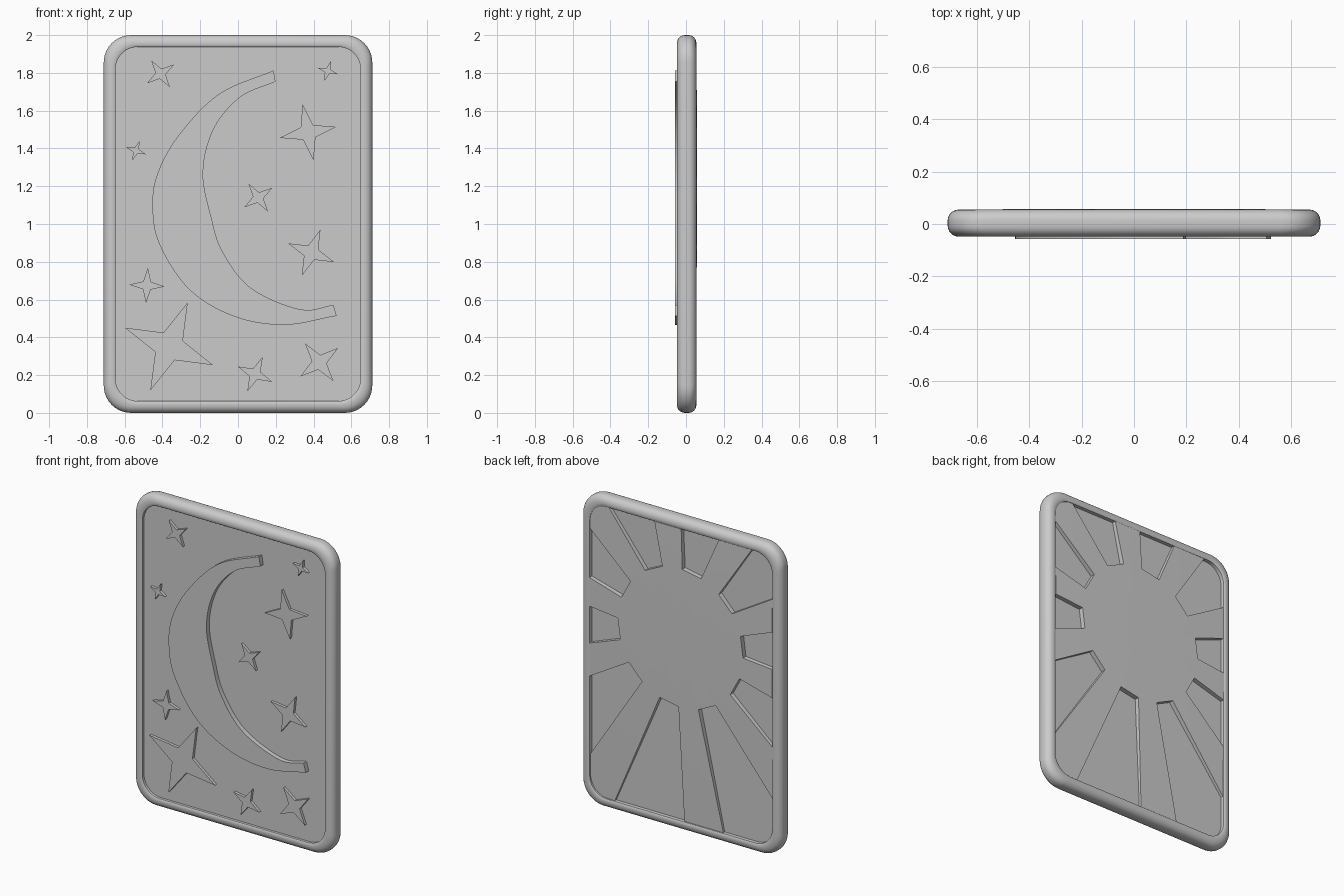
import bpy, bmesh, math
from mathutils import Vector, Matrix

if "Cube" in bpy.data.objects:
    bpy.data.objects.remove(bpy.data.objects["Cube"])

HX, HZ, CZ = 0.711, 1.0, 1.0      # half width, half height, centre height
INSET, R_IN = 0.062, 0.12         # rim width, panel corner radius
FLOOR_F, FLOOR_B = -0.027, 0.027  # recessed panel levels


def finish(bm, name, smooth=None):
    bmesh.ops.recalc_face_normals(bm, faces=bm.faces)
    me = bpy.data.meshes.new(name)
    bm.to_mesh(me)
    bm.free()
    ob = bpy.data.objects.new(name, me)
    bpy.context.collection.objects.link(ob)
    if smooth:
        bpy.context.view_layer.objects.active = ob
        ob.select_set(True)
        bpy.ops.object.shade_smooth_by_angle(angle=math.radians(smooth))
        ob.select_set(False)
    return ob


def rounded_rect(inset, r, n=10):
    hx, hz, pts = HX - inset, HZ - inset, []
    for q, (sx, sz) in enumerate([(1, 1), (-1, 1), (-1, -1), (1, -1)]):
        for i in range(n + 1):
            a = math.radians(90 * (q + i / n))
            pts.append((sx * (hx - r) + r * math.cos(a),
                        CZ + sz * (hz - r) + r * math.sin(a)))
    return pts


def prism(pts, y0, y1, name, smooth=None):
    bm = bmesh.new()
    f = bm.faces.new([bm.verts.new((x, y0, z)) for x, z in pts])
    ext = bmesh.ops.extrude_face_region(bm, geom=[f])['geom']
    for v in ext:
        if isinstance(v, bmesh.types.BMVert):
            v.co.y = y1
    bmesh.ops.triangulate(bm, faces=[f for f in bm.faces if len(f.verts) > 4])
    return finish(bm, name, smooth)


# Card body: rounded rim lofted around two recessed panels
YF, YB, RR = -0.048, 0.055, 0.042
prof = [(INSET, FLOOR_F), (INSET, YF + 0.004), (INSET - 0.005, YF)]
for i in range(7):
    a = math.radians(15 * i)
    prof.append((RR * (1 - math.sin(a)), YF + RR * (1 - math.cos(a))))
for i in range(7):
    a = math.radians(90 - 15 * i)
    prof.append((RR * (1 - math.sin(a)), YB - RR * (1 - math.cos(a))))
prof += [(INSET - 0.005, YB), (INSET, YB - 0.004), (INSET, FLOOR_B)]
bm = bmesh.new()
rings = []
for ins, y in prof:
    r = 0.145 + (R_IN - 0.145) * ins / INSET
    rings.append([bm.verts.new((x, y, z)) for x, z in rounded_rect(ins, r)])
for a, b in zip(rings, rings[1:]):
    for i in range(len(a)):
        j = (i + 1) % len(a)
        bm.faces.new((a[i], a[j], b[j], b[i]))
bm.faces.new(rings[0])
bm.faces.new(rings[-1])
finish(bm, "card_body", 40)


# Crescent moon, raised above the front rim
def spline(pts, n=7):
    out = []
    P = [Vector(p) for p in pts]
    P = [2 * P[0] - P[1]] + P + [2 * P[-1] - P[-2]]
    for a, b, c, d in zip(P, P[1:], P[2:], P[3:]):
        for i in range(n):
            t = i / n
            out.append(0.5 * (2 * b + (c - a) * t + (2 * a - 5 * b + 4 * c - d) * t * t
                              + (3 * b - a - 3 * c + d) * t ** 3))
    return [tuple(v) for v in out + [P[-2]]]


outer = [(.188, 1.813), (-.098, 1.69), (-.31, 1.475), (-.425, 1.27), (-.453, 1.09),
         (-.415, .89), (-.257, .652), (-.02, .51), (.246, .466), (.522, .514)]
inner = [(.506, .572), (.33, .548), (.07, .66), (-.08, .85), (-.14, 1.03),
         (-.185, 1.27), (-.13, 1.5), (.01, 1.67), (.199, 1.754)]
prism(spline(outer) + spline(inner), FLOOR_F + 0.003, -0.057, "crescent_moon", 30)

# Four-pointed stars: x, z, radius, tip angle
stars = [(-.365, .352, .253, 67), (-.41, 1.795, .087, 35), (.475, 1.81, .056, 72),
         (.371, 1.485, .152, 11), (-.54, 1.388, .056, 70), (.107, 1.14, .09, 35),
         (.387, .848, .132, 68), (-.482, .674, .094, 87), (.09, .205, .1, 66),
         (.43, .268, .126, 37)]
for k, (x, z, r, ang) in enumerate(stars):
    pts = []
    for i in range(8):
        a = math.radians(ang + 45 * i)
        q = r * (0.31 if i % 2 else 1)
        pts.append((x + q * math.cos(a), z + q * math.sin(a)))
    prism(pts, FLOOR_F + 0.003, -0.045, f"star_{k + 1}")

# Sun on the back: central disc with ten rays that run out to the rim
SUN, R0, HALF, FLARE, N = Vector((0, 1.24)), 0.44, 0.068, math.radians(13), 10


def in_panel(p):
    hx, hz = HX - INSET - R_IN, HZ - INSET - R_IN
    dx, dz = max(abs(p.x) - hx, 0), max(abs(p.y - CZ) - hz, 0)
    return math.hypot(dx, dz) <= R_IN


def to_rim(p, d):
    lo, hi = 0, 3
    for _ in range(30):
        m = (lo + hi) / 2
        lo, hi = (m, hi) if in_panel(p + d * m) else (lo, m)
    return p + d * lo


def gap_edge(k, side):   # start point and direction of one side of gap k
    rot = Matrix.Rotation(math.radians(-7.5 + 36 * k), 2)
    return (SUN + rot @ Vector((R0, side * HALF)),
            rot @ Vector((math.cos(FLARE), side * math.sin(FLARE))))


def height(p):
    return 0.0575 - 0.02 * max(0, (p - SUN).length - R0)


bm = bmesh.new()


def vert(p, y=None):
    return bm.verts.new((p.x, height(p) if y is None else y, p.y))


rim_verts = []
for k in range(10):
    (p0, d0), (p1, d1) = gap_edge(k, 1), gap_edge(k + 1, -1)
    starts = [p0.lerp(p1, i / N) for i in range(N + 1)]
    ends = [to_rim(s, d0.lerp(d1, i / N).normalized()) for i, s in enumerate(starts)]
    a, b = [vert(p) for p in starts], [vert(p) for p in ends]
    low = [vert(p, FLOOR_B - 0.003) for p in (starts[0], ends[0], starts[-1], ends[-1])]
    for i in range(N):
        bm.faces.new((a[i], a[i + 1], b[i + 1], b[i]))
    bm.faces.new((a[0], b[0], low[1], low[0]))
    bm.faces.new((a[-1], b[-1], low[3], low[2]))
    skirt = [vert(p, FLOOR_B - 0.003) for p in ends]
    for i in range(N):
        bm.faces.new((b[i], b[i + 1], skirt[i + 1], skirt[i]))
    rim_verts.append((a, low))
centre = vert(SUN)
for k in range(10):
    (a, low), (nxt, nlow) = rim_verts[k], rim_verts[(k + 1) % 10]
    for i in range(N):
        bm.faces.new((centre, a[i], a[i + 1]))
    bm.faces.new((centre, a[-1], nxt[0]))
    bm.faces.new((a[-1], nxt[0], nlow[0], low[2]))
bmesh.ops.remove_doubles(bm, verts=bm.verts, dist=1e-5)
finish(bm, "sun_with_rays", 20)
